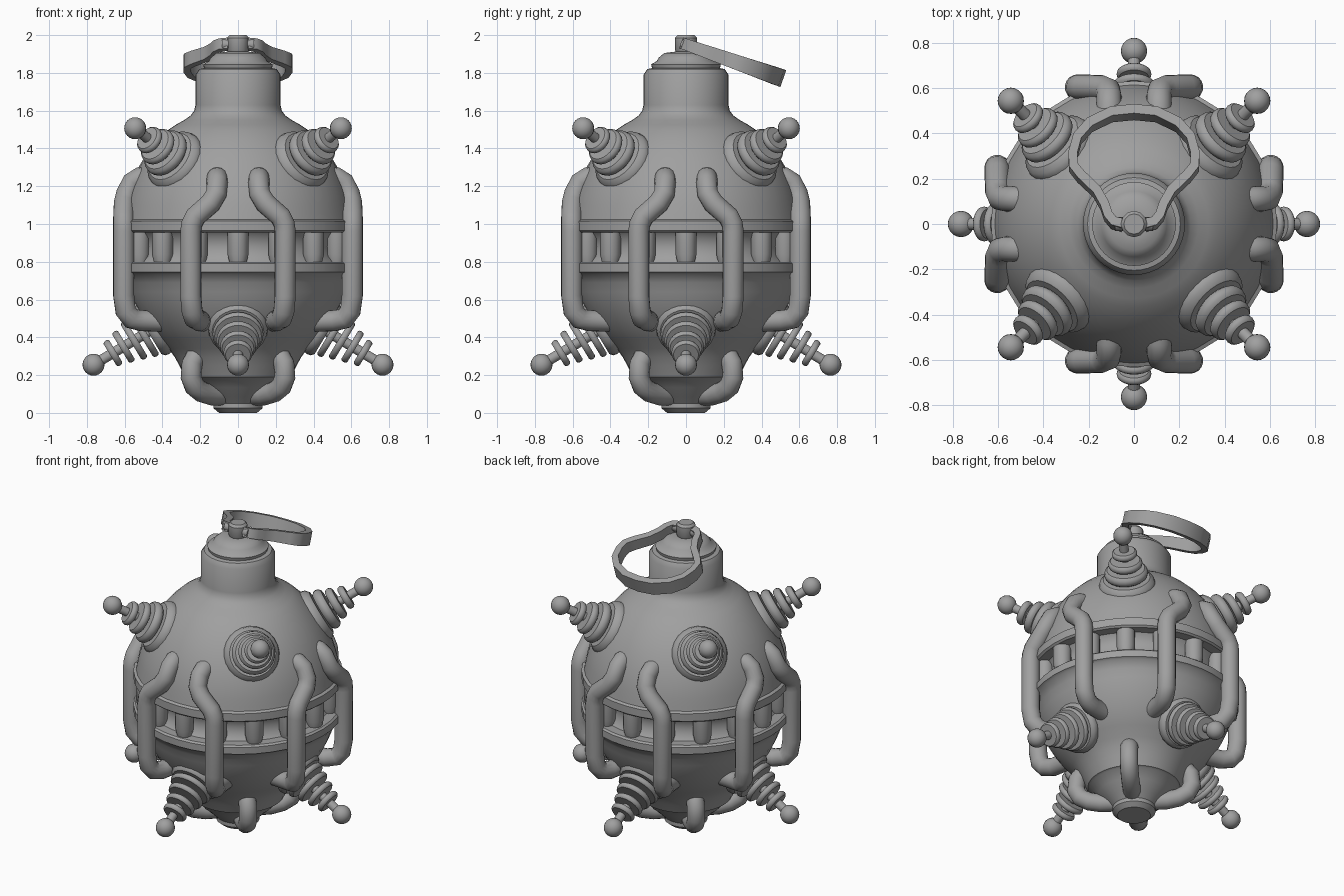
import bpy, bmesh, math
from mathutils import Matrix, Vector

if "Cube" in bpy.data.objects:
    bpy.data.objects.remove(bpy.data.objects["Cube"])

grey = bpy.data.materials.new("plain_grey")
grey.diffuse_color = (0.35, 0.35, 0.35, 1)
grey.use_nodes = True
grey.node_tree.nodes["Principled BSDF"].inputs["Base Color"].default_value = grey.diffuse_color


def add_mesh(name, bm):
    bmesh.ops.recalc_face_normals(bm, faces=bm.faces)
    me = bpy.data.meshes.new(name)
    bm.to_mesh(me)
    bm.free()
    me.materials.append(grey)
    ob = bpy.data.objects.new(name, me)
    bpy.context.collection.objects.link(ob)
    return ob


def lathe(name, profile, segs=32, matrix=Matrix()):
    """Revolve (radius, height) points about z."""
    bm = bmesh.new()
    rings = []
    for r, z in profile:
        if r < 1e-5:
            rings.append([bm.verts.new(matrix @ Vector((0, 0, z)))] * segs)
        else:
            rings.append([bm.verts.new(matrix @ Vector((
                r * math.cos(2 * math.pi * k / segs),
                r * math.sin(2 * math.pi * k / segs), z))) for k in range(segs)])
    for a, b in zip(rings, rings[1:]):
        for k in range(segs):
            j = (k + 1) % segs
            quad = list(dict.fromkeys((a[k], a[j], b[j], b[k])))
            if len(quad) > 2:
                bm.faces.new(quad)
    return add_mesh(name, bm)


def ball(name, centre, radius):
    bm = bmesh.new()
    bmesh.ops.create_uvsphere(bm, u_segments=20, v_segments=12, radius=radius,
                              matrix=Matrix.Translation(centre))
    return add_mesh(name, bm)


def tube(name, points, radius, turn):
    """Round pipe through points, turned about z."""
    cu = bpy.data.curves.new(name, 'CURVE')
    cu.dimensions = '3D'
    cu.bevel_depth = radius
    cu.bevel_resolution = 6
    cu.use_fill_caps = True
    sp = cu.splines.new('POLY')
    sp.points.add(len(points) - 1)
    rot = Matrix.Rotation(turn, 3, 'Z')
    for p, co in zip(sp.points, points):
        p.co = (*(rot @ Vector(co)), 1)
    ob = bpy.data.objects.new(name, cu)
    bpy.context.collection.objects.link(ob)
    bpy.ops.object.select_all(action='DESELECT')
    ob.select_set(True)
    bpy.context.view_layer.objects.active = ob
    bpy.ops.object.convert(target='MESH')
    ob = bpy.context.view_layer.objects.active
    ob.data.materials.clear()
    ob.data.materials.append(grey)


# Body: egg-shaped shell with a grooved belt, a neck and a foot
def shell(z):
    return 0.62 * math.sqrt(1 - ((z - 0.92) / 0.72) ** 2), z


profile = [(0, 0), (0.10, 0), (0.13, 0.025), (0.13, 0.05), (0.165, 0.085),
           (0.22, 0.135), (0.265, 0.185), (0.28, 0.19), (0.285, 0.20),
           (0.31, 0.25), (0.335, 0.295)]
profile += [shell(0.34 + 0.05 * i) for i in range(8)]
profile += [(0.615, 0.737), (0.632, 0.745), (0.632, 0.79), (0.62, 0.80),
            (0.56, 0.80), (0.535, 0.83), (0.53, 0.88), (0.535, 0.925), (0.56, 0.955),
            (0.62, 0.955), (0.632, 0.965), (0.632, 1.015), (0.615, 1.024)]
profile += [shell(1.05 + 0.05 * i) for i in range(10)]
profile += [(0.33, 1.525), (0.285, 1.55), (0.25, 1.575), (0.232, 1.60),
            (0.225, 1.63), (0.225, 1.79), (0.205, 1.82)]
# Stepped cap
profile += [(0.18, 1.825), (0.185, 1.845), (0.155, 1.862), (0.145, 1.88),
            (0.115, 1.905), (0.06, 1.912), (0, 1.912)]
lathe("body", profile, 40)

# Pegs standing in the belt groove
for k in range(16):
    a = math.pi * k / 8
    at = Matrix.Translation((0.565 * math.cos(a), 0.565 * math.sin(a), 0))
    lathe("belt_peg", [(0.045, 0.795), (0.056, 0.84), (0.056, 0.96)], 12, at)


# Spikes: rod, stacked discs and a ball tip
def spike(name, turn, tip_r, tip_z, tilt, discs):
    axis = Vector((math.cos(turn) * math.cos(tilt),
                   math.sin(turn) * math.cos(tilt), math.sin(tilt)))
    tip = Vector((tip_r * math.cos(turn), tip_r * math.sin(turn), tip_z))
    m = Matrix.Translation(tip) @ axis.to_track_quat('Z', 'Y').to_matrix().to_4x4()
    prof = [(0, -0.46), (0.027, -0.46)]
    for s, r, h in discs:
        prof += [(0.027, -s - h), (r - 0.6 * h, -s - h), (r - 0.15 * h, -s - 0.6 * h),
                 (r, -s), (r - 0.15 * h, -s + 0.6 * h), (r - 0.6 * h, -s + h),
                 (0.027, -s + h)]
    prof += [(0.027, 0)]
    lathe(name + "_shaft", prof, 24, m)
    ball(name + "_ball", tip, 0.058)


for k in range(4):
    q = k * math.pi / 2
    spike("lower_spike", q, 0.765, 0.255, math.radians(-31),
          [(0.372, 0.158, 0.035), (0.31, 0.135, 0.018), (0.25, 0.115, 0.018),
           (0.185, 0.095, 0.018), (0.12, 0.077, 0.018)])
    spike("upper_spike", q + math.pi / 4, 0.77, 1.507, math.radians(30),
          [(0.348, 0.172, 0.05), (0.262, 0.133, 0.03), (0.195, 0.104, 0.024),
           (0.125, 0.077, 0.021)])

    # Pair of bent pipes bridging the belt on each side
    for s in (-1, 1):
        tube("side_pipe", [(s * x, -y, z) for x, y, z in (
            (0.11, 0.44, 1.25), (0.11, 0.52, 1.245), (0.11, 0.56, 1.22),
            (0.115, 0.59, 1.16), (0.145, 0.602, 1.11), (0.225, 0.605, 1.04),
            (0.245, 0.605, 1.00), (0.25, 0.605, 0.96), (0.25, 0.605, 0.62),
            (0.243, 0.595, 0.54), (0.23, 0.565, 0.50), (0.205, 0.51, 0.488),
            (0.19, 0.40, 0.485))], 0.056, q)

    # Curved arms under the body
    tube("foot_arm", [(r, 0, z) for r, z in (
        (0.24, 0.34), (0.31, 0.305), (0.345, 0.26), (0.352, 0.19), (0.325, 0.14),
        (0.27, 0.11), (0.20, 0.095), (0.08, 0.095))], 0.055, q + math.pi / 4)

# Knob on the cap with a cross pin
lathe("top_knob", [(0, 1.90), (0.045, 1.90), (0.058, 1.92), (0.058, 1.985),
                   (0.045, 2.0), (0, 2.0)], 12)
lathe("knob_pin", [(0, -0.085), (0.03, -0.085), (0.03, 0.085), (0, 0.085)], 12,
      Matrix.Translation((0, 0, 1.95)) @ Matrix.Rotation(math.pi / 2, 4, 'Y'))

# Pull ring: tilted flat ribbon hinged on the knob
half = [(0.05, -0.005), (0.09, 0.005), (0.115, 0.035), (0.13, 0.08), (0.165, 0.14),
        (0.235, 0.205), (0.268, 0.245), (0.27, 0.30), (0.25, 0.37), (0.195, 0.43),
        (0.10, 0.475)]
path = [Vector(p) for p in half + [(0, 0.485)] + [(-x, y) for x, y in half[::-1]]]
slope = math.radians(19.3)
up = Vector((0, math.sin(slope), math.cos(slope)))
bm = bmesh.new()
sections = []
for i, p in enumerate(path):
    d = (path[min(i + 1, len(path) - 1)] - path[max(i - 1, 0)]).normalized()
    side = Vector((d.y, -d.x)) * 0.02
    h = 0.03 + 0.035 * p.y
    sec = []
    for w, v in ((1, 1), (-1, 1), (-1, -1), (1, -1)):
        c = p + side * w
        base = Vector((c.x, c.y * 1.02, 1.95 - c.y * 1.02 * math.tan(slope)))
        sec.append(bm.verts.new(base + up * h * v))
    sections.append(sec)
for a, b in zip(sections, sections[1:]):
    for k in range(4):
        bm.faces.new((a[k], a[(k + 1) % 4], b[(k + 1) % 4], b[k]))
bm.faces.new(sections[0])
bm.faces.new(sections[-1])
add_mesh("pull_ring", bm)

# Smooth shading with crisp edges
bpy.ops.object.select_all(action='SELECT')
bpy.context.view_layer.objects.active = bpy.data.objects["body"]
bpy.ops.object.shade_smooth_by_angle(angle=math.radians(38))
